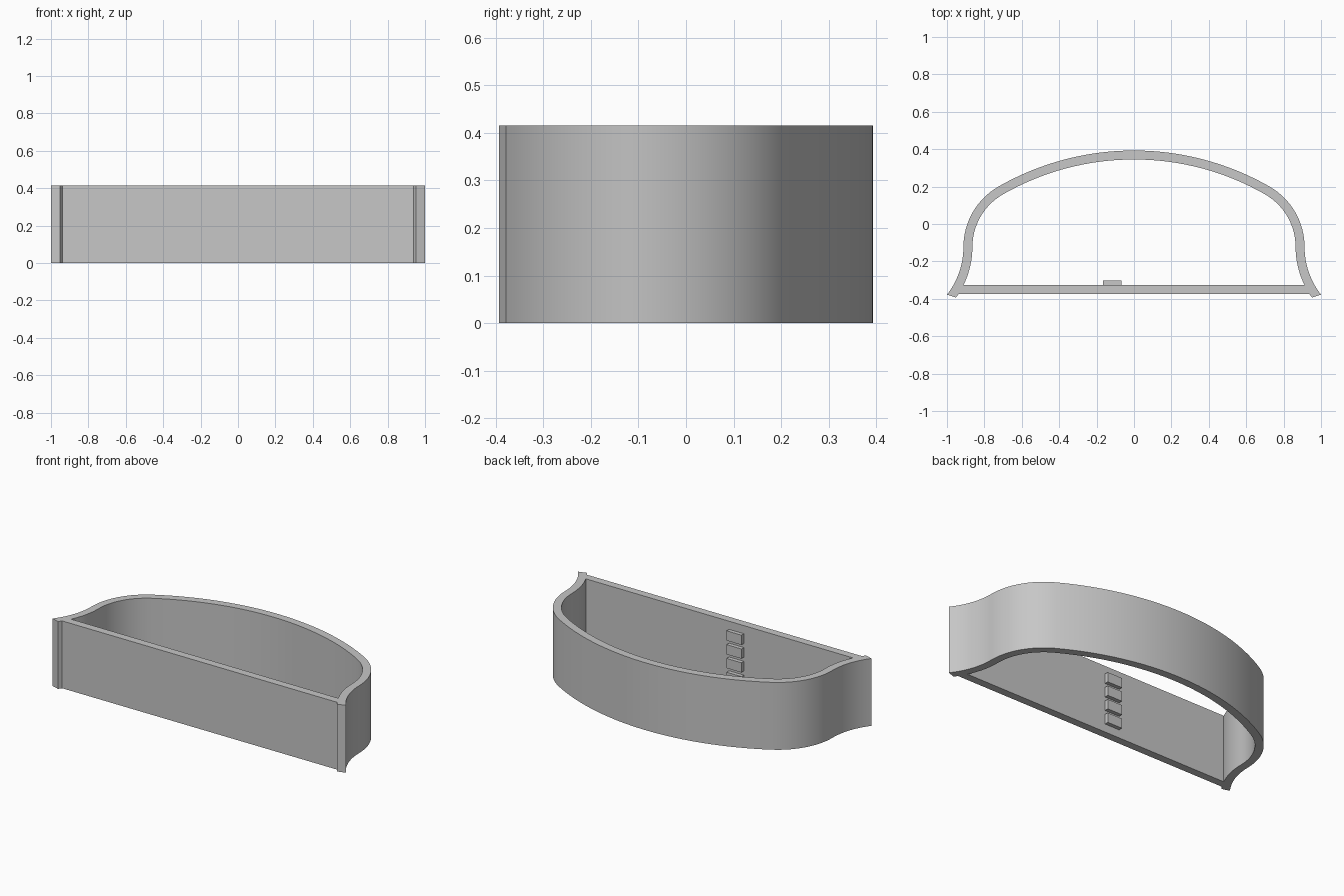
import bpy, bmesh
from math import sin, cos, radians

cube = bpy.data.objects.get("Cube")
if cube:
    bpy.data.objects.remove(cube)

HEIGHT = 0.415
WALL = 0.048
PLATE_FRONT, PLATE_BACK = -0.373, -0.325

grey = bpy.data.materials.new("plain_grey")
grey.use_nodes = True
grey.diffuse_color = (0.57, 0.57, 0.57, 1)
grey.node_tree.nodes["Principled BSDF"].inputs["Base Color"].default_value = (0.57, 0.57, 0.57, 1)


def arc(cx, cy, r, start, end, steps):
    """Points along an arc, angles in degrees."""
    angles = [radians(start + (end - start) * i / steps) for i in range(steps + 1)]
    return [(cx + r * cos(a), cy + r * sin(a)) for a in angles]


def half_curve(inset, flare_end):
    """Right half of the wall line: shallow bow, round shoulder, flared foot."""
    bow = arc(0, -1.065, 1.458 - inset, 90, 60.2, 16)
    shoulder = arc(0.540, -0.123, 0.372 - inset, 60.2, 0, 16)
    foot = arc(1.325, -0.123, 0.413 + inset, 180, flare_end, 12)
    return bow + shoulder[1:] + foot[1:]


def full_curve(inset, flare_end):
    half = half_curve(inset, flare_end)
    return [(-x, y) for x, y in reversed(half[1:])] + half


def extrude_strips(name, side_a, side_b, z0, z1):
    """Solid between two matching plan lines, from z0 to z1."""
    bm = bmesh.new()
    a = [bm.verts.new((x, y, z0)) for x, y in side_a]
    b = [bm.verts.new((x, y, z0)) for x, y in side_b]
    faces = [bm.faces.new((a[i], a[i + 1], b[i + 1], b[i])) for i in range(len(a) - 1)]
    new = bmesh.ops.extrude_face_region(bm, geom=faces)["geom"]
    bmesh.ops.translate(bm, vec=(0, 0, z1 - z0),
                        verts=[v for v in new if isinstance(v, bmesh.types.BMVert)])
    bmesh.ops.recalc_face_normals(bm, faces=bm.faces)
    mesh = bpy.data.meshes.new(name)
    bm.to_mesh(mesh)
    bm.free()
    mesh.materials.append(grey)
    obj = bpy.data.objects.new(name, mesh)
    bpy.context.collection.objects.link(obj)
    return obj


# Curved wall, open above and below, with pointed feet at the front
wall = extrude_strips("curved_wall", full_curve(0, 218.1), full_curve(WALL, 215.9), 0, HEIGHT)
bpy.ops.object.select_all(action="DESELECT")
wall.select_set(True)
bpy.context.view_layer.objects.active = wall
bpy.ops.object.shade_smooth_by_angle(angle=radians(30))

# Flat front plate between the feet, ends slanted to meet the wall
extrude_strips("front_plate",
               [(-0.939, PLATE_FRONT), (0.939, PLATE_FRONT)],
               [(-0.912, PLATE_BACK), (0.912, PLATE_BACK)], 0, HEIGHT)

# Column of four small pads on the inside of the plate
for i in range(4):
    z = 0.05 + 0.085 * i
    extrude_strips(f"inner_pad_{i + 1}",
                   [(-0.167, PLATE_BACK), (-0.066, PLATE_BACK)],
                   [(-0.167, -0.301), (-0.066, -0.301)], z, z + 0.06)
